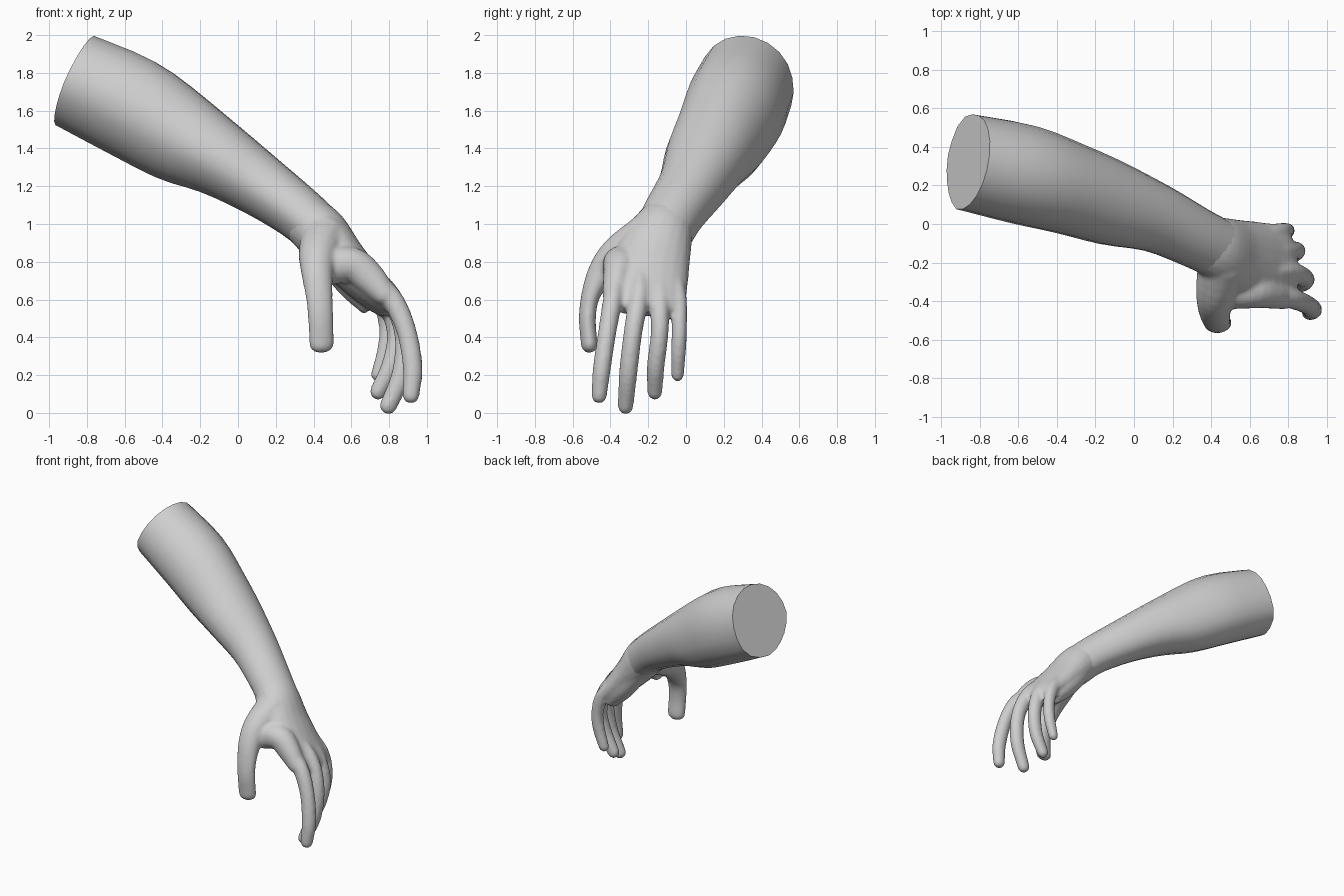
import bpy, bmesh
from math import sin, cos, pi, radians
from mathutils import Vector

cube = bpy.data.objects.get("Cube")
if cube:
    bpy.data.objects.remove(cube)

skin = bpy.data.materials.new("plain_grey")
skin.use_nodes = True
grey = (0.62, 0.62, 0.62, 1)
skin.diffuse_color = grey
skin.node_tree.nodes["Principled BSDF"].inputs["Base Color"].default_value = grey


def spline(rows, steps):
    """Catmull-Rom through rows of (x, y, z, half width, half height)."""
    pts = [Vector(r) for r in rows]
    pts = [2 * pts[0] - pts[1]] + pts + [2 * pts[-1] - pts[-2]]
    out = []
    for a, b, c, d in zip(pts, pts[1:], pts[2:], pts[3:]):
        for i in range(steps):
            t = i / steps
            out.append(0.5 * (2 * b + (c - a) * t + (2 * a - 5 * b + 4 * c - d) * t * t
                              + (3 * b - a - 3 * c + d) * t ** 3))
    return out + [pts[-2]]


def belly(a, ridge):
    """Flatten the front of the underside and fill out its back."""
    t = sin(2 * a)
    if sin(a) >= 0:
        return 1
    return 1 - ridge * (t if t > 0 else -t * t)


def loft(bm, rows, side, sides=16, steps=4, round_end=False, ridge=0.0):
    """Sweep an oval along a path; side is the direction of its width."""
    path = spline(rows, steps)
    centres = [Vector(p[:3]) for p in path]
    last = len(path) - 1
    stations = []
    for i, p in enumerate(path):
        d = (centres[min(i + 1, last)] - centres[max(i - 1, 0)]).normalized()
        stations.append((centres[i], d, p[3], p[4]))
    if round_end:
        c, d, w, h = stations[-1]
        r = min(w, h)
        for a in (25, 50, 72):
            a = radians(a)
            stations.append((c + d * r * sin(a), d, w * cos(a), h * cos(a)))
    rings = []
    for c, d, w, h in stations:
        u = Vector(side)
        u = (u - d * u.dot(d)).normalized()
        v = d.cross(u)
        angles = [2 * pi * k / sides for k in range(sides)]
        rings.append([bm.verts.new(c + belly(a, ridge) * (u * w * cos(a) + v * h * sin(a)))
                      for a in angles])
    for r0, r1 in zip(rings, rings[1:]):
        for k in range(sides):
            n = (k + 1) % sides
            bm.faces.new((r0[k], r0[n], r1[n], r1[k]))
    bm.faces.new(rings[0][::-1])
    bm.faces.new(rings[-1])


def finish(bm, name):
    bmesh.ops.recalc_face_normals(bm, faces=bm.faces)
    mesh = bpy.data.meshes.new(name)
    bm.to_mesh(mesh)
    bm.free()
    mesh.materials.append(skin)
    obj = bpy.data.objects.new(name, mesh)
    bpy.context.collection.objects.link(obj)
    return obj


# Forearm, cut flat at the elbow end
bm = bmesh.new()
loft(bm, [(-0.865, 0.32, 1.76, 0.25, 0.26),
          (-0.57, 0.255, 1.62, 0.26, 0.275),
          (-0.325, 0.18, 1.47, 0.24, 0.253),
          (-0.11, 0.105, 1.35, 0.22, 0.205),
          (0.115, 0.03, 1.205, 0.18, 0.168),
          (0.31, -0.065, 1.065, 0.16, 0.146),
          (0.43, -0.125, 0.96, 0.155, 0.14)],
     (0.35, 0.94, 0), sides=20, steps=3, ridge=0.09)
forearm = finish(bm, "forearm")
bpy.ops.object.select_all(action='DESELECT')
forearm.select_set(True)
bpy.context.view_layer.objects.active = forearm
bpy.ops.object.shade_smooth_by_angle(angle=radians(45))

# Hand: palm, thumb, web and fingers fused into one skin
bm = bmesh.new()
across = (-0.12, 1, 0)
loft(bm, [(0.36, -0.09, 1.02, 0.145, 0.135),
          (0.44, -0.13, 0.95, 0.17, 0.145),
          (0.55, -0.175, 0.82, 0.2, 0.125),
          (0.67, -0.205, 0.69, 0.215, 0.105),
          (0.77, -0.21, 0.59, 0.205, 0.08),
          (0.81, -0.21, 0.54, 0.17, 0.055)], across, sides=20)

# Heel of the hand on the little finger side
loft(bm, [(0.43, -0.07, 0.9, 0.08, 0.08),
          (0.59, -0.075, 0.7, 0.085, 0.085),
          (0.71, -0.09, 0.56, 0.07, 0.06)], across)

# Thumb and the web towards the index finger
loft(bm, [(0.46, -0.2, 0.93, 0.13, 0.13),
          (0.425, -0.36, 0.83, 0.105, 0.105),
          (0.42, -0.45, 0.735, 0.075, 0.085),
          (0.43, -0.505, 0.62, 0.05, 0.073),
          (0.438, -0.522, 0.5, 0.045, 0.068),
          (0.442, -0.512, 0.36, 0.044, 0.066)], across, round_end=True)
loft(bm, [(0.46, -0.36, 0.77, 0.085, 0.1),
          (0.6, -0.345, 0.785, 0.095, 0.095),
          (0.7, -0.365, 0.71, 0.075, 0.085),
          (0.79, -0.385, 0.61, 0.06, 0.06)], across)

# Fingers: back of hand, knuckle, two joints and tip
fingers = [
    [(0.68, -0.36, 0.73), (0.81, -0.385, 0.61), (0.89, -0.415, 0.44),
     (0.925, -0.445, 0.24), (0.915, -0.46, 0.09)],
    [(0.68, -0.24, 0.75), (0.81, -0.25, 0.61), (0.88, -0.28, 0.43),
     (0.87, -0.305, 0.22), (0.795, -0.32, 0.035)],
    [(0.67, -0.14, 0.74), (0.79, -0.14, 0.59), (0.84, -0.14, 0.42),
     (0.81, -0.16, 0.25), (0.74, -0.165, 0.11)],
    [(0.64, -0.06, 0.74), (0.75, -0.04, 0.6), (0.79, -0.035, 0.46),
     (0.78, -0.04, 0.33), (0.74, -0.045, 0.2)],
]
sizes = [0.05, 0.051, 0.049, 0.042]
for path, size in zip(fingers, sizes):
    rows = [p + (size * k, size * k * 1.1) for p, k in zip(path, (1, 1.07, 0.98, 0.97, 0.83))]
    loft(bm, rows, across, sides=12, round_end=True)

hand = finish(bm, "hand")
fuse = hand.modifiers.new("fuse", 'REMESH')
fuse.mode = 'VOXEL'
fuse.voxel_size = 0.012
fuse.use_smooth_shade = True
relax = hand.modifiers.new("relax", 'SMOOTH')
relax.factor = 0.5
relax.iterations = 8
